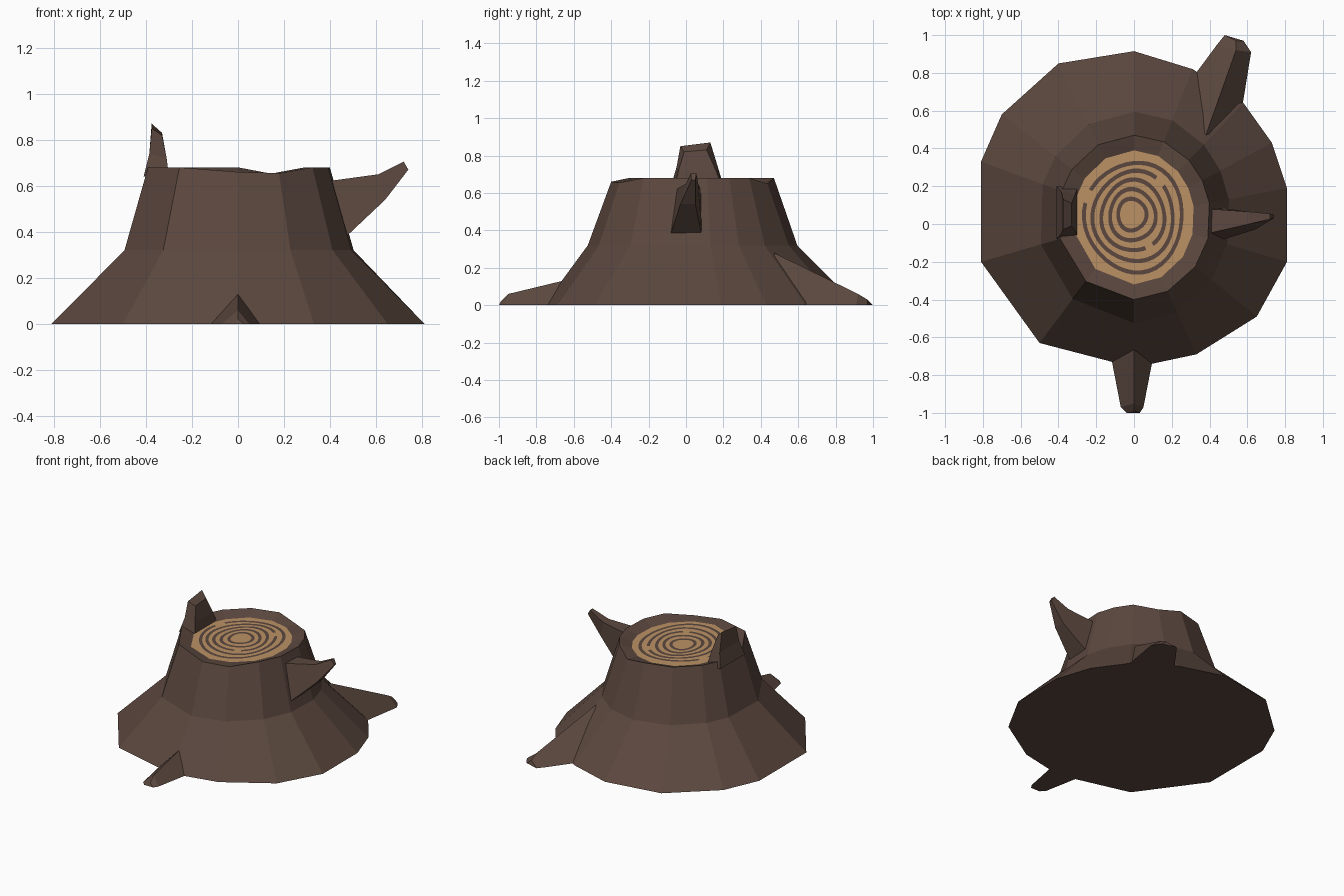
import bpy
import bmesh
from math import atan2, cos, sin, hypot, pi, tau

cube = bpy.data.objects.get("Cube")
if cube:
    bpy.data.objects.remove(cube)


def make_material(name, color):
    mat = bpy.data.materials.new(name)
    mat.use_nodes = True
    mat.diffuse_color = color
    mat.node_tree.nodes["Principled BSDF"].inputs["Base Color"].default_value = color
    return mat


bark = make_material("dark bark", (0.105, 0.064, 0.049, 1))
wood = make_material("cut wood", (0.50, 0.285, 0.13, 1))


def loft(name, sections, materials=(bark,), cap_material=0):
    """Skin a list of matching closed sections and cap both ends."""
    bm = bmesh.new()
    rings = [[bm.verts.new(p) for p in section] for section in sections]
    count = len(rings[0])
    for low, high in zip(rings, rings[1:]):
        for i in range(count):
            j = (i + 1) % count
            bm.faces.new((low[i], low[j], high[j], high[i]))
    bm.faces.new(rings[0][::-1])
    bm.faces.new(rings[-1]).material_index = cap_material
    bmesh.ops.recalc_face_normals(bm, faces=bm.faces)
    return finish(name, bm, materials)


def finish(name, bm, materials):
    mesh = bpy.data.meshes.new(name)
    bm.to_mesh(mesh)
    bm.free()
    for mat in materials:
        mesh.materials.append(mat)
    obj = bpy.data.objects.new(name, mesh)
    bpy.context.collection.objects.link(obj)
    return obj


# Trunk: irregular flared foot, narrowing to a raised rim around the sunken cut
CENTER_Y = 0.035
foot = [(0, -.76), (.33, -.69), (.65, -.49), (.81, -.2), (.81, .19), (.73, .43),
        (.58, .64), (.31, .82), (0, .915), (-.4, .85), (-.7, .58), (-.81, .33),
        (-.81, -.2), (-.5, -.63)]
angles = [atan2(y - CENTER_Y, x) for x, y in foot]
rim_dips = {0: .66, 1: .655, 7: .65}


def oval(rx, ry, height):
    points = []
    for i, a in enumerate(angles):
        r = 1 / hypot(cos(a) / rx, sin(a) / ry)
        points.append((r * cos(a), CENTER_Y + r * sin(a), height(i)))
    return points


loft("trunk", [
    [(x, y, 0) for x, y in foot],
    oval(.51, .56, lambda i: .32),
    oval(.405, .435, lambda i: rim_dips.get(i, .68)),
    oval(.32, .355, lambda i: .65),
], (bark, wood), 1)


# Growth rings: thin open bands on the cut
def growth_ring(name, radius, start, sweep, width=.02, steps=40):
    bm = bmesh.new()
    previous = None
    for i in range(steps + 1):
        a = start + sweep * i / steps
        wobble = 1 + .03 * sin(3 * a + radius * 20)
        pair = []
        for r in (radius - width / 2, radius + width / 2):
            r *= wobble
            pair.append(bm.verts.new((r * cos(a) - .015 + radius * .06,
                                      .055 - radius * .07 + r * 1.12 * sin(a), .654)))
        if previous:
            bm.faces.new((previous[0], previous[1], pair[1], pair[0]))
        previous = pair
    finish(name, bm, (bark,))


for n in range(5):
    gap = 0 if n < 2 else .25
    growth_ring(f"growth_ring_{n + 1}", .075 + .046 * n,
                pi / 2 + n * 1.9, tau - gap)

# Roots: ridged wedges running out along the ground
loft("front_root", [
    [(-.13, -.66, 0), (.11, -.66, 0), (0, -.66, .13)],
    [(-.07, -.97, 0), (.05, -.97, 0), (0, -.95, .06)],
    [(-.04, -1, 0), (.03, -1, 0), (0, -.99, .02)],
])
loft("back_root", [
    [(.27, .72, 0), (.56, .54, 0), (.38, .47, .28)],
    [(.44, .95, 0), (.62, .91, 0), (.54, .92, .06)],
    [(.48, 1, 0), (.58, .97, 0), (.54, .97, .03)],
])

# Broken branch on the left side
loft("side_branch", [
    [(.46, -.085, .37), (.46, .085, .37), (.39, .08, .62), (.39, -.05, .62)],
    [(.64, -.03, .54), (.64, .05, .54), (.61, .065, .65), (.61, 0, .65)],
    [(.74, .03, .67), (.74, .05, .67), (.72, .055, .705), (.72, .025, .705)],
])

# Upright splinter on the right rim
loft("rim_splinter", [
    [(-.41, -.08, .64), (-.3, -.06, .64), (-.3, .19, .64), (-.41, .2, .64)],
    [(-.385, -.05, .74), (-.31, -.04, .72), (-.31, .16, .72), (-.385, .17, .74)],
    [(-.375, -.03, .85), (-.33, -.01, .82), (-.33, .11, .83), (-.375, .13, .87)],
])
